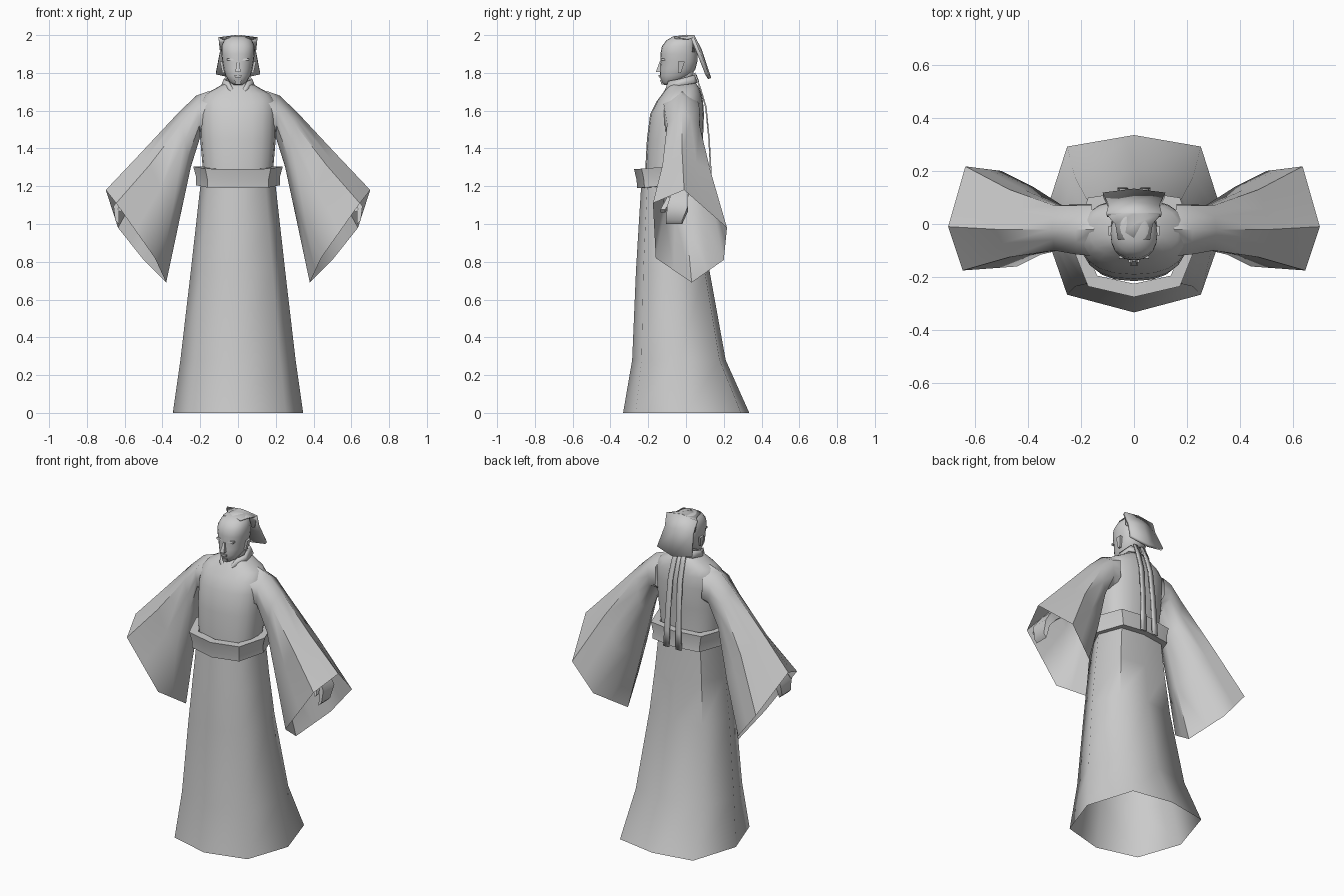
import bpy, bmesh, math
from mathutils import Vector

if "Cube" in bpy.data.objects:
    bpy.data.objects.remove(bpy.data.objects["Cube"])

grey = bpy.data.materials.new("stone grey")
grey.diffuse_color = (0.6, 0.6, 0.6, 1)
grey.use_nodes = True
grey.node_tree.nodes["Principled BSDF"].inputs["Base Color"].default_value = grey.diffuse_color


def finish(name, bm, angle=45, mirror=False, thick=0):
    bmesh.ops.remove_doubles(bm, verts=bm.verts, dist=1e-5)
    bmesh.ops.recalc_face_normals(bm, faces=bm.faces)
    me = bpy.data.meshes.new(name)
    bm.to_mesh(me)
    bm.free()
    ob = bpy.data.objects.new(name, me)
    bpy.context.collection.objects.link(ob)
    me.materials.append(grey)
    bpy.context.view_layer.objects.active = ob
    for o in bpy.context.selected_objects:
        o.select_set(False)
    ob.select_set(True)
    bpy.ops.object.shade_smooth_by_angle(angle=math.radians(angle))
    if thick:
        m = ob.modifiers.new("thickness", 'SOLIDIFY')
        m.thickness, m.offset = thick, 0
    if mirror:
        ob.modifiers.new("mirror", 'MIRROR').use_clip = False
    return ob


def loft(name, rings, caps=(False, False), loop=False, closed=True, **kw):
    """Skin a list of point rings."""
    bm = bmesh.new()
    vs = [[bm.verts.new(p) for p in r] for r in rings]
    n = len(vs[0])
    for a, b in zip(vs, vs[1:] + ([vs[0]] if loop else [])):
        for i in range(n if closed else n - 1):
            j = (i + 1) % n
            bm.faces.new((a[i], a[j], b[j], b[i]))
    for cap, r in zip(caps, (vs[0], vs[-1])):
        if cap:
            bm.faces.new(r)
    return finish(name, bm, **kw)


def oval(z, rx, y0, y1, n=20, p=2.4, dip=0.0):
    """Rounded horizontal ring from y0 (front) to y1 (back)."""
    pts = []
    for i in range(n):
        a = 2 * math.pi * i / n
        s, c = math.sin(a), -math.cos(a)
        x = math.copysign(abs(s) ** (2 / p), s)
        y = math.copysign(abs(c) ** (2 / p), c)
        pts.append((rx * x, (y0 + y1) / 2 + (y1 - y0) / 2 * y, z + dip * y))
    return pts


def octagon(z, rx, y0, y1, dip=0.0):
    """Eight-cornered robe ring, each side split once."""
    base = [(0, -1), (.73, -.8), (1, 0), (.73, .87),
            (0, 1), (-.73, .87), (-1, 0), (-.73, -.8)]
    return [(rx * x, (y0 + y1) / 2 + (y1 - y0) / 2 * y, z + dip * min(0, y))
            for x, y in base]


def split(ring):
    """Add the midpoint of each side of a ring."""
    out = []
    for i, p in enumerate(ring):
        p, q = Vector(p), Vector(ring[(i + 1) % len(ring)])
        out += [p, (p + q) / 2]
    return out


def plate(name, outline, thick, **kw):
    bm = bmesh.new()
    bm.faces.new([bm.verts.new(p) for p in outline])
    return finish(name, bm, thick=thick, **kw)


# Long skirt, open at the hem
loft("skirt", [octagon(0, .345, -.333, .335), octagon(.28, .305, -.285, .21),
               octagon(.75, .25, -.265, .125), octagon(1.0, .222, -.25, .1),
               octagon(1.24, .195, -.235, .085)], angle=60)

# Robe body
loft("torso", [oval(1.2, .185, -.215, .08), oval(1.3, .187, -.215, .075),
               oval(1.45, .2, -.207, .09), oval(1.58, .203, -.19, .095),
               oval(1.65, .2, -.155, .09), oval(1.69, .17, -.125, .08),
               oval(1.72, .115, -.105, .07), oval(1.75, .065, -.08, .05)],
     caps=(False, True), angle=60)

# Belt, a band with thickness that dips at the front
loft("belt", [octagon(1.205, .19, -.225, .08, .015), octagon(1.205, .222, -.258, .125, .015),
              octagon(1.25, .222, -.262, .12, .015), octagon(1.305, .237, -.275, .125, .015),
              octagon(1.305, .19, -.225, .08, .015)], loop=True, angle=35)

# Wide sleeves: top, front upper, front lower, bottom, back lower, back upper
sleeve = [
    [(.15, -.02, 1.705), (.16, -.12, 1.64), (.16, -.12, 1.53),
     (.16, -.02, 1.45), (.16, .075, 1.53), (.16, .07, 1.64)],
    [(.22, -.02, 1.68), (.215, -.115, 1.62), (.205, -.11, 1.52),
     (.2, -.02, 1.46), (.205, .075, 1.52), (.215, .07, 1.62)],
    [(.31, -.02, 1.595), (.3, -.1, 1.53), (.265, -.095, 1.36),
     (.25, -.02, 1.3), (.27, .07, 1.38), (.3, .07, 1.53)],
    [(.52, -.02, 1.37), (.47, -.125, 1.31), (.35, -.115, 1.06),
     (.31, 0, 1.02), (.38, .14, 1.1), (.47, .13, 1.28)],
    [(.7, -.01, 1.18), (.645, -.175, 1.11), (.44, -.16, .82),
     (.38, .03, .69), (.5, .2, .81), (.635, .217, .98)]]
loft("sleeve", [split(r) for r in sleeve], mirror=True, angle=60)

# Hands: forearm, palm and folded fingers
def hand_ring(x, z, y0, y1, t):
    return [(x - t, y0, z - t), (x + t, y0, z + t), (x + t, y1, z + t), (x - t, y1, z - t)]

loft("hand", [hand_ring(.45, 1.27, -.06, .02, .022), hand_ring(.6, 1.14, -.08, .01, .018),
              hand_ring(.645, 1.08, -.1, .01, .014), hand_ring(.64, 1.01, -.105, -.02, .01)],
     caps=(True, True), mirror=True, angle=40)
loft("thumb", [hand_ring(.6, 1.13, -.1, -.07, .012), hand_ring(.63, 1.07, -.135, -.11, .008)],
     caps=(True, True), mirror=True)

# Neck and collar
loft("neck", [oval(1.68, .05, -.075, .04, 12), oval(1.82, .05, -.065, .04, 12)])
loft("collar", [[(.0, -.115, 1.675), (.05, -.105, 1.71), (.085, -.04, 1.73),
                 (.075, .04, 1.745), (0, .065, 1.75)],
                [(.02, -.105, 1.70), (.05, -.09, 1.755), (.07, -.035, 1.765),
                 (.055, .035, 1.785), (0, .05, 1.79)]],
     closed=False, mirror=True, thick=.012, angle=50)

# Head with rounded cap
loft("head", [oval(1.735, .02, -.115, -.075, 20, 2), oval(1.75, .043, -.13, -.03, 20, 2),
              oval(1.785, .066, -.138, .025, 20, 2.1), oval(1.82, .076, -.138, .05, 20, 2.1),
              oval(1.86, .083, -.134, .06, 20, 2.2), oval(1.9, .088, -.136, .06, 20, 2.3),
              oval(1.94, .088, -.128, .055, 20, 2.3), oval(1.972, .075, -.105, .05, 20, 2.3),
              oval(1.995, .045, -.065, .04, 20, 2.3)], caps=(True, True), angle=60)

# Face details
def small_box(name, low, high, mirror=False):
    """Tapered block from a (x, y, z, half x, half y) low ring to a high ring."""
    rings = [[(x + sx * a, y + sy * b, z) for sx, sy in ((-1, -1), (1, -1), (1, 1), (-1, 1))]
             for x, y, z, a, b in (low, high)]
    return loft(name, rings, caps=(True, True), mirror=mirror, angle=50)

small_box("nose", (0, -.138, 1.805, .014, .021), (0, -.132, 1.86, .006, .008))
small_box("mouth", (0, -.135, 1.776, .016, .009), (0, -.136, 1.79, .02, .009))
small_box("chin", (0, -.118, 1.738, .014, .012), (0, -.125, 1.762, .018, .012))
small_box("brow", (.035, -.122, 1.865, .022, .01), (.035, -.12, 1.876, .022, .01), True)
small_box("ear", (.077, -.035, 1.80, .006, .008), (.088, -.025, 1.86, .008, .018), True)

# Stiff flap at the back of the cap
loft("cap_flap", [[(-.103, .035, 1.985), (0, .035, 1.998), (.103, .035, 1.985)],
                  [(-.095, .065, 1.91), (0, .075, 1.92), (.095, .065, 1.91)],
                  [(-.117, .11, 1.795), (0, .125, 1.77), (.117, .11, 1.795)]],
     closed=False, thick=.018, angle=30)
# Top of the cap reaching out to the flap corners
loft("cap_top", [[(-.06, -.06, 1.985), (0, -.06, 1.99), (.06, -.06, 1.985)],
                 [(-.07, 0, 1.98), (0, 0, 1.998), (.07, 0, 1.98)],
                 [(-.103, .037, 1.983), (0, .037, 1.998), (.103, .037, 1.983)],
                 [(-.088, .037, 1.91), (0, .05, 1.91), (.088, .037, 1.91)]],
     closed=False, thick=.008, angle=30)

# Two ribbons hanging down the back
path = [(.045, 1.80), (.075, 1.72), (.105, 1.62), (.122, 1.45), (.13, 1.3), (.133, 1.2)]
loft("ribbon", [[(.012 + .012 * i / 5, y, z), (.04 + .022 * i / 5, y, z)]
                for i, (y, z) in enumerate(path)],
     closed=False, mirror=True, thick=.008, angle=40)
